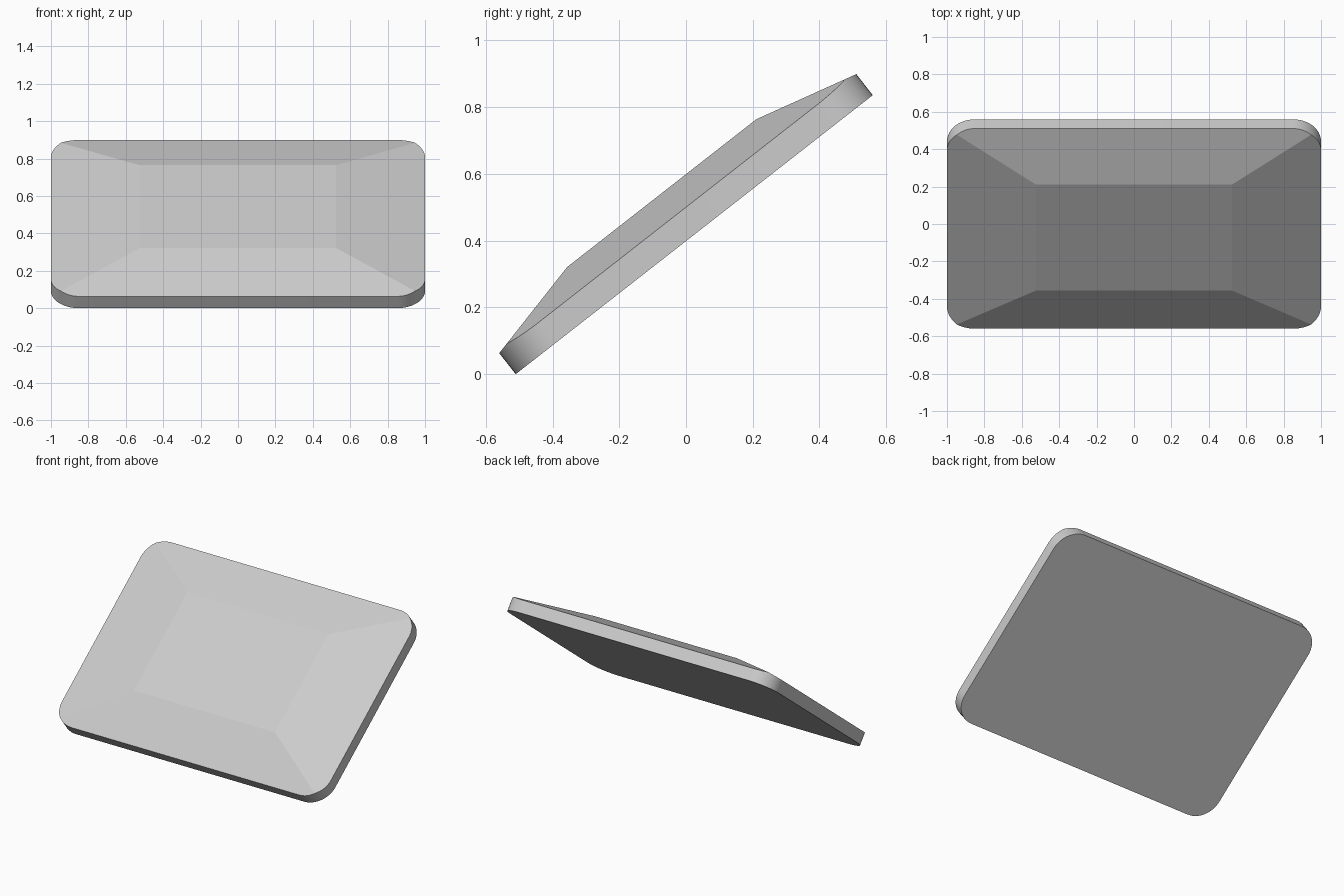
import bpy, bmesh, math
from mathutils import Matrix, Vector

cube = bpy.data.objects.get("Cube")
if cube:
    bpy.data.objects.remove(cube, do_unlink=True)

HALF_X, HALF_Y = 1.0, 0.679      # outer half sizes of the slab
FLAT_X, FLAT_Y = 0.525, 0.36     # half sizes of the raised flat
RIM, TOP = 0.08, 0.158           # rim and flat heights
RADIUS, STEPS = 0.15, 12         # rounded corners
TILT = math.radians(38)

grey = bpy.data.materials.new("plain grey")
grey.use_nodes = True
colour = (0.6, 0.6, 0.6, 1)
grey.diffuse_color = colour
grey.node_tree.nodes["Principled BSDF"].inputs["Base Color"].default_value = colour

# Slab with rounded corners
bm = bmesh.new()
outline = []
for i, (sx, sy) in enumerate([(1, 1), (-1, 1), (-1, -1), (1, -1)]):
    for k in range(STEPS + 1):
        a = math.pi / 2 * (i + k / STEPS)
        outline.append(bm.verts.new((sx * (HALF_X - RADIUS) + RADIUS * math.cos(a),
                                     sy * (HALF_Y - RADIUS) + RADIUS * math.sin(a), 0)))
base = bm.faces.new(outline)
raised = bmesh.ops.extrude_face_region(bm, geom=[base], use_keep_orig=True)
bmesh.ops.translate(bm, vec=(0, 0, TOP),
                    verts=[g for g in raised["geom"] if isinstance(g, bmesh.types.BMVert)])


# Slice a sloped facet from each side, down to the rim
def slice_facet(direction, outer, inner):
    normal = direction * (TOP - RIM) + Vector((0, 0, outer - inner))
    cut = bmesh.ops.bisect_plane(bm, geom=bm.verts[:] + bm.edges[:] + bm.faces[:], dist=1e-5,
                                 plane_co=direction * inner + Vector((0, 0, TOP)),
                                 plane_no=normal.normalized(), clear_outer=True)
    edges = [g for g in cut["geom_cut"] if isinstance(g, bmesh.types.BMEdge)]
    bmesh.ops.edgeloop_fill(bm, edges=edges)


for side in (1, -1):
    slice_facet(Vector((side, 0, 0)), HALF_X, FLAT_X)
    slice_facet(Vector((0, side, 0)), HALF_Y, FLAT_Y)

# Smooth the rim wall only, keeping the facets flat
bmesh.ops.recalc_face_normals(bm, faces=bm.faces[:])
for face in bm.faces:
    face.smooth = abs(face.normal.z) < 0.1

# Tilt back, resting on the front edge
bm.transform(Matrix.Translation((0, RIM * math.sin(TILT) / 2, HALF_Y * math.sin(TILT)))
             @ Matrix.Rotation(TILT, 4, "X"))

mesh = bpy.data.meshes.new("tilted_panel")
bm.to_mesh(mesh)
bm.free()
mesh.materials.append(grey)
panel = bpy.data.objects.new("tilted_panel", mesh)
bpy.context.scene.collection.objects.link(panel)
